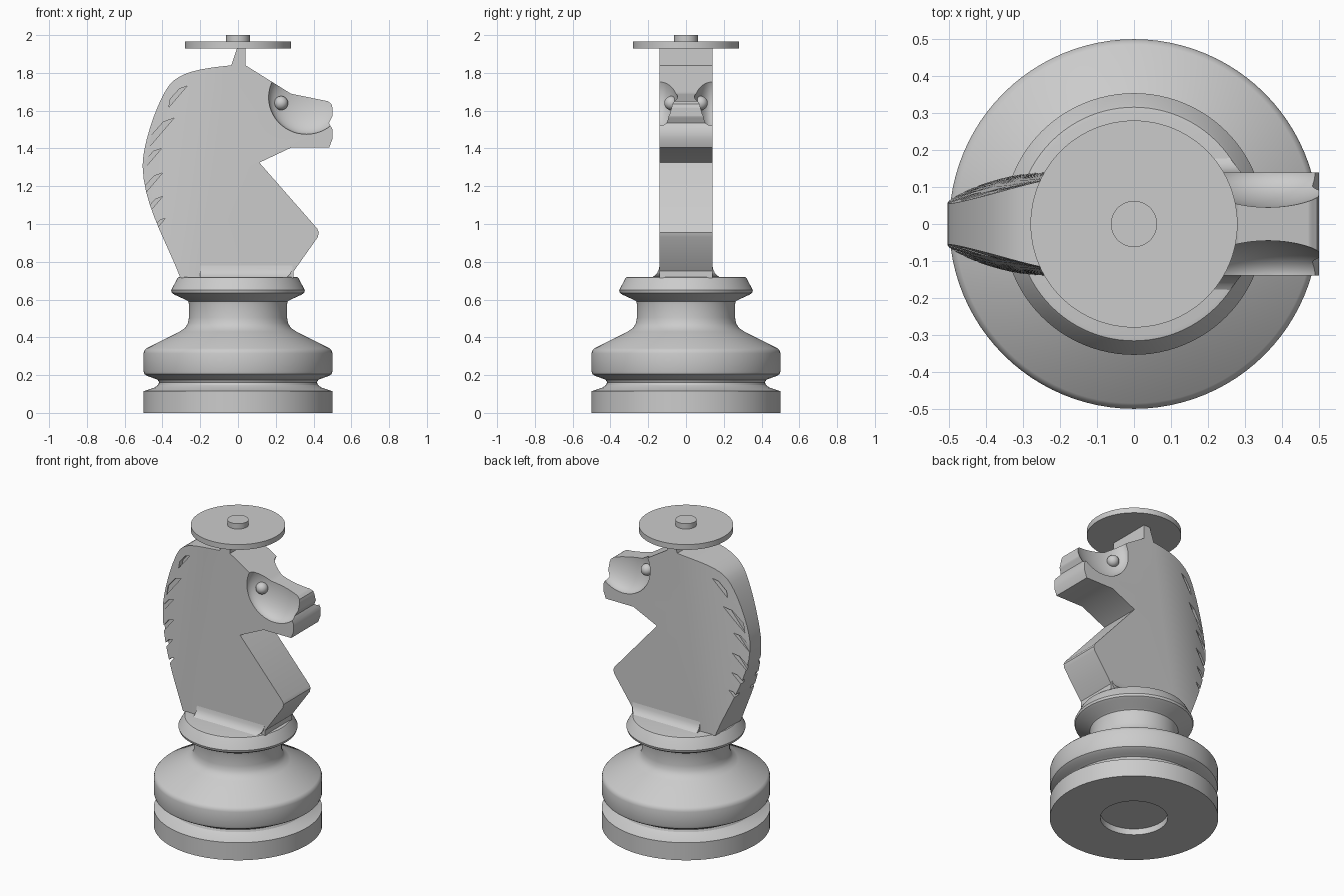
import bpy, bmesh, math
from mathutils import Vector, Matrix
from mathutils.geometry import interpolate_bezier

if "Cube" in bpy.data.objects:
    bpy.data.objects.remove(bpy.data.objects["Cube"], do_unlink=True)

grey = bpy.data.materials.new("plain grey")
grey.use_nodes = True
grey.diffuse_color = (0.6, 0.6, 0.6, 1)
grey.node_tree.nodes["Principled BSDF"].inputs["Base Color"].default_value = (0.6, 0.6, 0.6, 1)


def finish(name, bm, angle=28):
    """Turn a bmesh into a shaded object."""
    bmesh.ops.remove_doubles(bm, verts=bm.verts, dist=0.0005)
    bmesh.ops.recalc_face_normals(bm, faces=bm.faces)
    mesh = bpy.data.meshes.new(name)
    bm.to_mesh(mesh)
    bm.free()
    mesh.materials.append(grey)
    ob = bpy.data.objects.new(name, mesh)
    bpy.context.collection.objects.link(ob)
    shade(ob, angle)
    return ob


def shade(ob, angle=28):
    bpy.ops.object.select_all(action='DESELECT')
    ob.select_set(True)
    bpy.context.view_layer.objects.active = ob
    bpy.ops.object.shade_smooth_by_angle(angle=math.radians(angle))


def lathe(name, profile, steps=96):
    """Spin a radius/height profile around z."""
    bm = bmesh.new()
    verts = [bm.verts.new((r, 0, z)) for r, z in profile]
    edges = [bm.edges.new(pair) for pair in zip(verts, verts[1:])]
    bmesh.ops.spin(bm, geom=verts + edges, cent=(0, 0, 0), axis=(0, 0, 1),
                   angle=math.tau, steps=steps, use_merge=True)
    return finish(name, bm)


def prism(bm, outline, y0, y1):
    """Extrude an x/z outline along y."""
    near = [bm.verts.new((x, y0, z)) for x, z in outline]
    far = [bm.verts.new((x, y1, z)) for x, z in outline]
    bm.faces.new(near)
    bm.faces.new(far[::-1])
    for i in range(len(near)):
        j = (i + 1) % len(near)
        bm.faces.new((near[i], far[i], far[j], near[j]))


def cut(ob, cutter):
    mod = ob.modifiers.new("cut", 'BOOLEAN')
    mod.operation = 'DIFFERENCE'
    mod.solver = 'EXACT'
    mod.object = cutter
    bpy.context.view_layer.objects.active = ob
    bpy.ops.object.modifier_apply(modifier=mod.name)
    bpy.data.objects.remove(cutter, do_unlink=True)


# Turned base with a shallow recess underneath
lathe("turned_base", [
    (0, 0.04), (0.2, 0.04), (0.2, 0), (0.5, 0), (0.5, 0.115), (0.44, 0.135),
    (0.423, 0.148), (0.418, 0.162), (0.425, 0.175), (0.445, 0.183), (0.48, 0.195),
    (0.495, 0.205), (0.5, 0.22), (0.5, 0.315), (0.496, 0.33), (0.485, 0.342),
    (0.31, 0.43), (0.28, 0.45), (0.265, 0.475), (0.26, 0.505), (0.26, 0.575),
    (0.263, 0.59), (0.275, 0.598), (0.335, 0.625), (0.35, 0.635), (0.354, 0.65),
    (0.322, 0.71), (0.316, 0.718), (0.305, 0.72), (0, 0.72)])

# Disc and knob on top
lathe("top_disc", [(0, 1.93), (0.28, 1.93), (0.28, 1.965), (0, 1.965)])
lathe("top_knob", [(0, 1.96), (0.0625, 1.96), (0.0625, 2), (0, 2)], 48)

# Head: flat front half, mane half thinning toward the back
HALF = 0.14
BOTTOM, CREST = 0.715, 1.84
front = [(-0.005, 1.932), (0.04, 1.932), (0.04, 1.84), (0.28, 1.69), (0.475, 1.65),
         (0.495, 1.635), (0.5, 1.615), (0.5, 1.57), (0.482, 1.535), (0.5, 1.5),
         (0.5, 1.45), (0.483, 1.405), (0.283, 1.405), (0.113, 1.325), (0.42, 0.975),
         (0.428, 0.955), (0.422, 0.93), (0.295, 0.75), (0.295, BOTTOM)]
nape = [((-0.305, BOTTOM), (-0.38, 0.91), (-0.5, 1.1), (-0.505, 1.305)),
        ((-0.505, 1.305), (-0.508, 1.42), (-0.42, 1.67), (-0.36, 1.74)),
        ((-0.36, 1.74), (-0.3, 1.81), (-0.18, 1.825), (-0.035, CREST))]
back = []
for seg in nape:
    back += interpolate_bezier(*[Vector((x, 0, z)) for x, z in seg], 10)[bool(back):]


def crease_x(z):
    return -0.2 + 0.165 * (z - BOTTOM) / (CREST - BOTTOM)


COLS = 6
bm = bmesh.new()
sides = {}
for s in (-1, 1):
    rows = []
    for p in back[:-1]:
        span = p.x - crease_x(p.z)
        rows.append([bm.verts.new((crease_x(p.z) + span * k / COLS,
                                   s * (HALF - 0.54 * (span * k / COLS) ** 2), p.z))
                     for k in range(COLS + 1)])
    tip = bm.verts.new((-0.035, s * HALF, CREST))
    for a, b in zip(rows, rows[1:]):
        for k in range(COLS):
            bm.faces.new((a[k], a[k + 1], b[k + 1], b[k]))
    for k in range(COLS):
        bm.faces.new((rows[-1][k], rows[-1][k + 1], tip))
    face = [bm.verts.new((x, s * HALF, z)) for x, z in front]
    bm.faces.new([r[0] for r in rows] + [tip] + face)
    # Boundary loop: floor line, nape, crest, face
    sides[s] = rows[0][:-1] + [r[-1] for r in rows] + [tip] + face
a, b = sides[-1], sides[1]
n = len(a)
for i in range(n - 1):
    bm.faces.new((a[i], a[i + 1], b[i + 1], b[i]))
floor = [a[-1]] + a[:COLS + 1] + b[:COLS + 1][::-1] + [b[-1]]
bm.faces.new(floor)
head = finish("horse_head", bm)

# Rounded cheek hollows
bm = bmesh.new()
for s in (-1, 1):
    bmesh.ops.create_uvsphere(bm, u_segments=48, v_segments=32, radius=1,
                              matrix=Matrix.Translation((0.362, s * HALF, 1.67))
                              @ Matrix.Diagonal((0.2, 0.095, 0.195, 1)))
cut(head, finish("cheek_cutter", bm))

# Saw-tooth locks cut into both sides of the mane
locks = [(-0.27, 1.73, 0.8), (-0.34, 1.56, 1.1), (-0.405, 1.4, 0.85),
         (-0.4, 1.27, 0.9), (-0.4, 1.145, 0.75), (-0.385, 1.03, 0.6)]
tooth = [(0, 0), (-0.05, -0.018), (-0.11, -0.085), (-0.12, -0.14)]
bm = bmesh.new()
for s in (-1, 1):
    for x, z, size in locks:
        prism(bm, [(x + dx * size, z + dz * size) for dx, dz in tooth], s * 0.058, s * 0.2)
cut(head, finish("mane_cutter", bm))
shade(head)

# Eyes
for s, side in ((-1, "right"), (1, "left")):
    bm = bmesh.new()
    bmesh.ops.create_uvsphere(bm, u_segments=24, v_segments=16, radius=0.037,
                              matrix=Matrix.Translation((0.228, s * 0.078, 1.64)))
    finish(side + "_eye", bm, 60)

# Flared foot where the neck meets the collar
bm = bmesh.new()
rings = []
for grow, z in ((0, 0.78), (0.004, 0.76), (0.012, 0.742), (0.024, 0.728), (0.04, 0.718)):
    x1, y = 0.29 - 0.8 * grow, HALF + grow
    rings.append([bm.verts.new(c) for c in
                  ((-0.2, -y, z), (x1, -y, z), (x1, y, z), (-0.2, y, z))])
for lo, hi in zip(rings, rings[1:]):
    for i in range(4):
        j = (i + 1) % 4
        bm.faces.new((lo[i], lo[j], hi[j], hi[i]))
bm.faces.new(rings[0])
bm.faces.new(rings[-1])
finish("neck_foot", bm)
